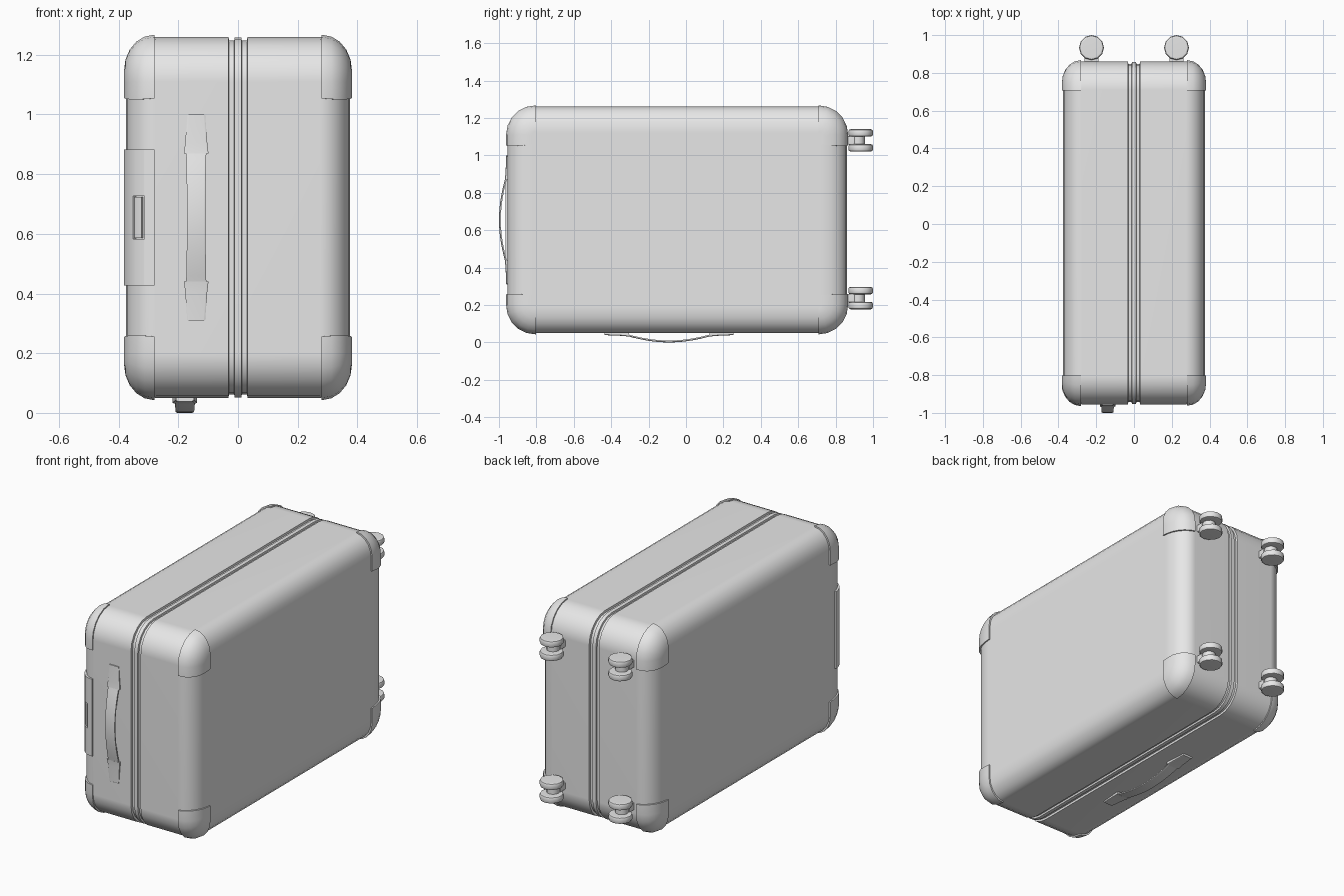
import bpy, bmesh, math
from mathutils import Matrix, Vector

cube = bpy.data.objects.get("Cube")
if cube:
    bpy.data.objects.remove(cube, do_unlink=True)

grey = bpy.data.materials.new("light grey")
grey.use_nodes = True
grey.diffuse_color = (0.8, 0.8, 0.8, 1)
grey.node_tree.nodes["Principled BSDF"].inputs["Base Color"].default_value = (0.8, 0.8, 0.8, 1)

HX, HY, HZ = 0.375, 0.9075, 0.605      # half sizes of the case
CENTRE = Vector((0, -0.0475, 0.655))
CORNER = 0.15


def finish(name, bm, location=(0, 0, 0), thickness=0, mirror=False, bevel=0):
    """Turn a bmesh into a smooth object with sharp edges kept."""
    mesh = bpy.data.meshes.new(name)
    bm.to_mesh(mesh)
    bm.free()
    for poly in mesh.polygons:
        poly.use_smooth = True
    mesh.materials.append(grey)
    obj = bpy.data.objects.new(name, mesh)
    obj.location = location
    bpy.context.collection.objects.link(obj)
    if thickness:
        mod = obj.modifiers.new("Thickness", 'SOLIDIFY')
        mod.thickness = thickness
        mod.offset = -1
    if mirror:
        obj.modifiers.new("Mirror", 'MIRROR').use_axis = (True, True, True)
    if bevel:
        mod = obj.modifiers.new("Bevel", 'BEVEL')
        mod.width = bevel
        mod.segments = 2
    obj.modifiers.new("Sharp edges", 'EDGE_SPLIT').split_angle = math.radians(35)
    obj.modifiers.new("Flat sides", 'WEIGHTED_NORMAL')
    return obj


def loft(rings):
    """Closed solid through a list of rings of equal length."""
    bm = bmesh.new()
    loops = [[bm.verts.new(p) for p in ring] for ring in rings]
    n = len(loops[0])
    for a, b in zip(loops, loops[1:]):
        for i in range(n):
            j = (i + 1) % n
            bm.faces.new((a[i], a[j], b[j], b[i]))
    bm.faces.new(loops[0])
    bm.faces.new(loops[-1])
    bmesh.ops.recalc_face_normals(bm, faces=bm.faces)
    return bm


def rounded_ring(x, inset, grow):
    """Rounded rectangle across the case at x."""
    r = CORNER + grow - inset
    cy, cz = HY - CORNER, HZ - CORNER
    ring = []
    for k, (sy, sz) in enumerate(((1, 1), (-1, 1), (-1, -1), (1, -1))):
        for i in range(6):
            a = math.radians(90 * k + 18 * i)
            ring.append((x, sy * cy + r * math.cos(a), sz * cz + r * math.sin(a)))
    return ring


def case_shell(grow=0, seam=False):
    half = [(HX + grow, 0.14)]
    for i in range(6):
        a = math.radians(18 * i)
        half.append((HX + grow - 0.1 * (1 - math.cos(a)), 0.12 * (1 - math.sin(a))))
    if seam:
        half += [(0.032, 0), (0.03, 0.012), (0.013, 0.012), (0.011, 0.002)]
    profile = half + [(-x, inset) for x, inset in reversed(half)]
    return loft([rounded_ring(x, inset, grow) for x, inset in profile])


def cut(bm, point, normal, clear):
    bmesh.ops.bisect_plane(bm, geom=bm.verts[:] + bm.edges[:] + bm.faces[:],
                           plane_co=point, plane_no=normal, clear_inner=clear)


def patch(name, grow, planes, thickness, mirror=False, window=None):
    """Piece of a grown case shell on the positive side of each plane."""
    bm = case_shell(grow)
    for point, normal in planes:
        cut(bm, point, normal, True)
    if window:
        x0, x1, z0, z1 = window
        for x in (x0, x1):
            cut(bm, (x, 0, 0), (1, 0, 0), False)
        for z in (z0, z1):
            cut(bm, (0, 0, z), (0, 0, 1), False)
        inside = []
        for f in bm.faces:
            c = f.calc_center_median()
            if x0 < c.x < x1 and z0 < c.z < z1:
                inside.append(f)
        bmesh.ops.delete(bm, geom=inside, context='FACES')
    return finish(name, bm, CENTRE, thickness, mirror)


# Case body with the zip groove around the middle
finish("case_body", case_shell(seam=True), CENTRE)

# Eight corner guards
patch("corner_guards", 0.007, [
    ((0.28, 0, 0), (1, 0, 0)),
    ((0, 0.755, 0), (0, 1, 0)),
    ((0.28, 0.755, 0.415), (0.1, 0.1, 1)),
], 0.014, mirror=True)


# Pull handle housing wrapped around the front edge, with its grip in a slot
def edge_planes(x0, x1, y, z):
    return [((x0, 0, 0), (1, 0, 0)), ((x1, 0, 0), (-1, 0, 0)), ((0, y, 0), (0, -1, 0)),
            ((0, 0, -z), (0, 0, 1)), ((0, 0, z), (0, 0, -1))]


patch("pull_handle_housing", 0.009, edge_planes(-1, -0.28, -0.81, 0.228), 0.018,
      window=(-0.352, -0.313, -0.072, 0.072))
patch("pull_handle_grip", 0.006, edge_planes(-0.347, -0.323, -0.7, 0.069), 0.014)


# Carry handles: two flat end pads and a bowed strap
def strip(stations):
    rings = []
    for s, w, low, high in stations:
        rings.append([(-w, -low, s), (w, -low, s), (w, -high + 0.003, s),
                      (w - 0.006, -high, s), (-w + 0.006, -high, s), (-w, -high + 0.003, s)])
    return loft(rings)


def carry_handle(name, location, angle):
    strap = []
    for i in range(17):
        t = i / 8 - 1
        bow = 0.045 * math.cos(t * math.pi / 2) ** 0.9 if abs(t) < 1 else 0
        strap.append((0.26 * t, 0.031 + 0.004 * t * t, bow - 0.01, max(bow, 0.004)))
    parts = [("strap", strap)]
    for side, word in ((1, "upper"), (-1, "lower")):
        parts.append((word + "_pad", [(side * 0.345, 0.03, -0.01, 0.006),
                                      (side * 0.25, 0.037, -0.01, 0.01),
                                      (side * 0.215, 0.041, -0.01, 0.014)]))
    for part, stations in parts:
        obj = finish(name + "_" + part, strip(stations), location)
        obj.rotation_euler.x = angle


carry_handle("front_handle", (-0.14, -0.955, 0.655), 0)
carry_handle("bottom_handle", (-0.178, -0.09, 0.045), math.pi / 2)


# Four twin wheels on the back
def cylinder(name, radius, depth, location, bevel):
    bm = bmesh.new()
    bmesh.ops.create_cone(bm, cap_ends=True, segments=12, radius1=radius,
                          radius2=radius, depth=depth)
    finish(name, bm, location, bevel=bevel)


for x, side in ((0.225, "left"), (-0.225, "right")):
    for z, level in ((1.08, "top"), (0.237, "bottom")):
        name = level + "_" + side + "_"
        for dz, disc in ((0.04, "upper"), (-0.04, "lower")):
            cylinder(name + disc + "_wheel", 0.066, 0.04, (x, 0.934, z + dz), 0.012)
        cylinder(name + "hub", 0.036, 0.06, (x, 0.92, z), 0)
        bm = bmesh.new()
        bmesh.ops.create_cube(bm, size=1, matrix=Matrix.Diagonal((0.075, 0.06, 0.045, 1)))
        finish(name + "bracket", bm, (x, 0.872, z), bevel=0.006)
